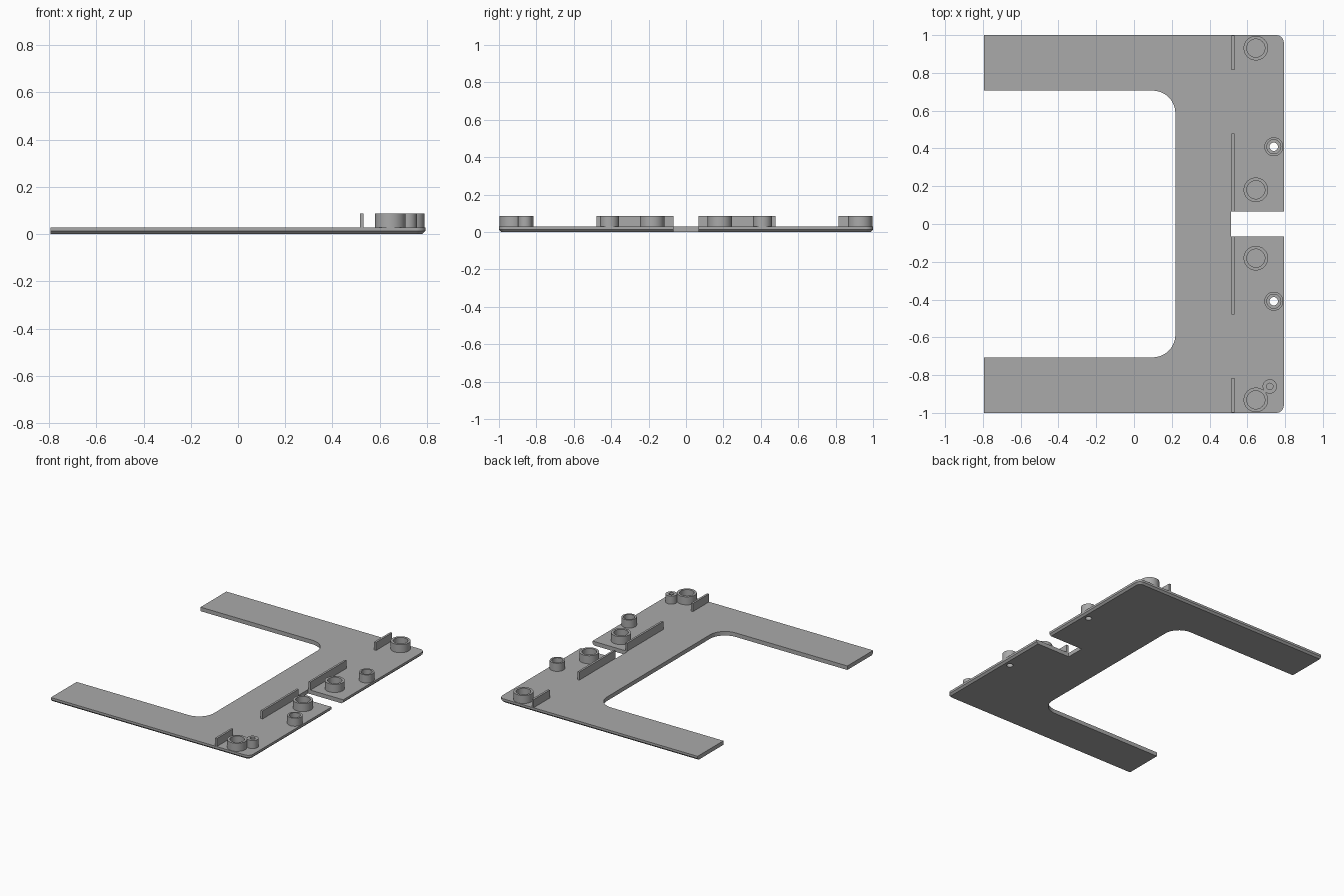
import bpy, bmesh, math

cube = bpy.data.objects.get("Cube")
if cube:
    bpy.data.objects.remove(cube, do_unlink=True)

HALF_X, TOP, HIGH, CHAMFER = 0.793, 0.029, 0.087, 0.013

grey = bpy.data.materials.new("plain_grey")
grey.use_nodes = True
grey.diffuse_color = (0.4, 0.4, 0.4, 1)
grey.node_tree.nodes["Principled BSDF"].inputs["Base Color"].default_value = (0.4, 0.4, 0.4, 1)


def loft(name, loops, closed=False):
    """Join equal-length point loops; cap the ends, or close into a ring."""
    bm = bmesh.new()
    rows = [[bm.verts.new(p) for p in loop] for loop in loops]
    pairs = list(zip(rows, rows[1:]))
    if closed:
        pairs.append((rows[-1], rows[0]))
    for a, b in pairs:
        for i in range(len(a)):
            j = (i + 1) % len(a)
            bm.faces.new((a[i], a[j], b[j], b[i]))
    if not closed:
        bm.faces.new(rows[0])
        bm.faces.new(rows[-1])
    bmesh.ops.recalc_face_normals(bm, faces=bm.faces)
    mesh = bpy.data.meshes.new(name)
    bm.to_mesh(mesh)
    bm.free()
    mesh.materials.append(grey)
    obj = bpy.data.objects.new(name, mesh)
    bpy.context.collection.objects.link(obj)
    return obj


def d_outline(x0, x1, half_y, r, z, steps=12):
    """Rectangle, symmetric in y, with its two +x corners rounded."""
    pts = [(x0, half_y, z), (x0, -half_y, z)]
    for sign, start in ((-1, -90), (1, 0)):
        for i in range(steps + 1):
            a = math.radians(start + 90 * i / steps)
            pts.append((x1 - r + r * math.cos(a), sign * (half_y - r) + r * math.sin(a), z))
    return pts


def circle(x, y, r, z, n=48):
    return [(x + r * math.cos(math.tau * i / n), y + r * math.sin(math.tau * i / n), z)
            for i in range(n)]


def box(name, x0, x1, y0, y1, z0, z1):
    return loft(name, [[(x0, y0, z), (x1, y0, z), (x1, y1, z), (x0, y1, z)] for z in (z0, z1)])


def ring(name, x, y, outer, inner):
    low = TOP - 0.004
    return loft(name, [circle(x, y, r, z) for r, z in
                       ((outer, low), (outer, HIGH), (inner, HIGH), (inner, low))], True)


def smooth(obj):
    bpy.ops.object.select_all(action='DESELECT')
    obj.select_set(True)
    bpy.context.view_layer.objects.active = obj
    bpy.ops.object.shade_smooth_by_angle(angle=math.radians(30))


# Base plate, chamfered under its outer edges
plate = loft("base_plate", [
    d_outline(-HALF_X, HALF_X - c, 1 - c, 0.04 - c, z)
    for c, z in ((CHAMFER, 0), (0, CHAMFER), (0, TOP))])

# Openings: large bay, edge slot and two screw holes
cutters = [
    loft("bay_cutter", [d_outline(-1, 0.219, 0.706, 0.12, z) for z in (-0.1, 0.1)]),
    box("slot_cutter", 0.513, 1, -0.067, 0.067, -0.1, 0.1)]
for s in (-1, 1):
    cutters.append(loft("screw_hole_cutter",
                        [circle(0.74, s * 0.409, 0.022, z) for z in (-0.1, 0.1)]))
for cutter in cutters:
    mod = plate.modifiers.new("cut", 'BOOLEAN')
    mod.operation, mod.solver, mod.object = 'DIFFERENCE', 'EXACT', cutter
    bpy.context.view_layer.objects.active = plate
    bpy.ops.object.modifier_apply(modifier=mod.name)
    bpy.data.objects.remove(cutter, do_unlink=True)
smooth(plate)

# Ring bosses and upright ribs, repeated on both sides
for s, side in ((-1, "right"), (1, "left")):
    smooth(ring(side + "_outer_boss", 0.645, s * 0.931, 0.065, 0.048))
    smooth(ring(side + "_inner_boss", 0.645, s * 0.181, 0.065, 0.048))
    smooth(ring(side + "_screw_boss", 0.74, s * 0.409, 0.05, 0.037))
    for part, a, b in (("inner", 0.067, 0.478), ("outer", 0.815, 0.998)):
        box(side + "_" + part + "_rib", 0.516, 0.531, *sorted((s * a, s * b)),
            TOP - 0.004, HIGH)

# Single small pin boss beside the right outer boss
smooth(ring("pin_boss", 0.719, -0.86, 0.038, 0.017))
